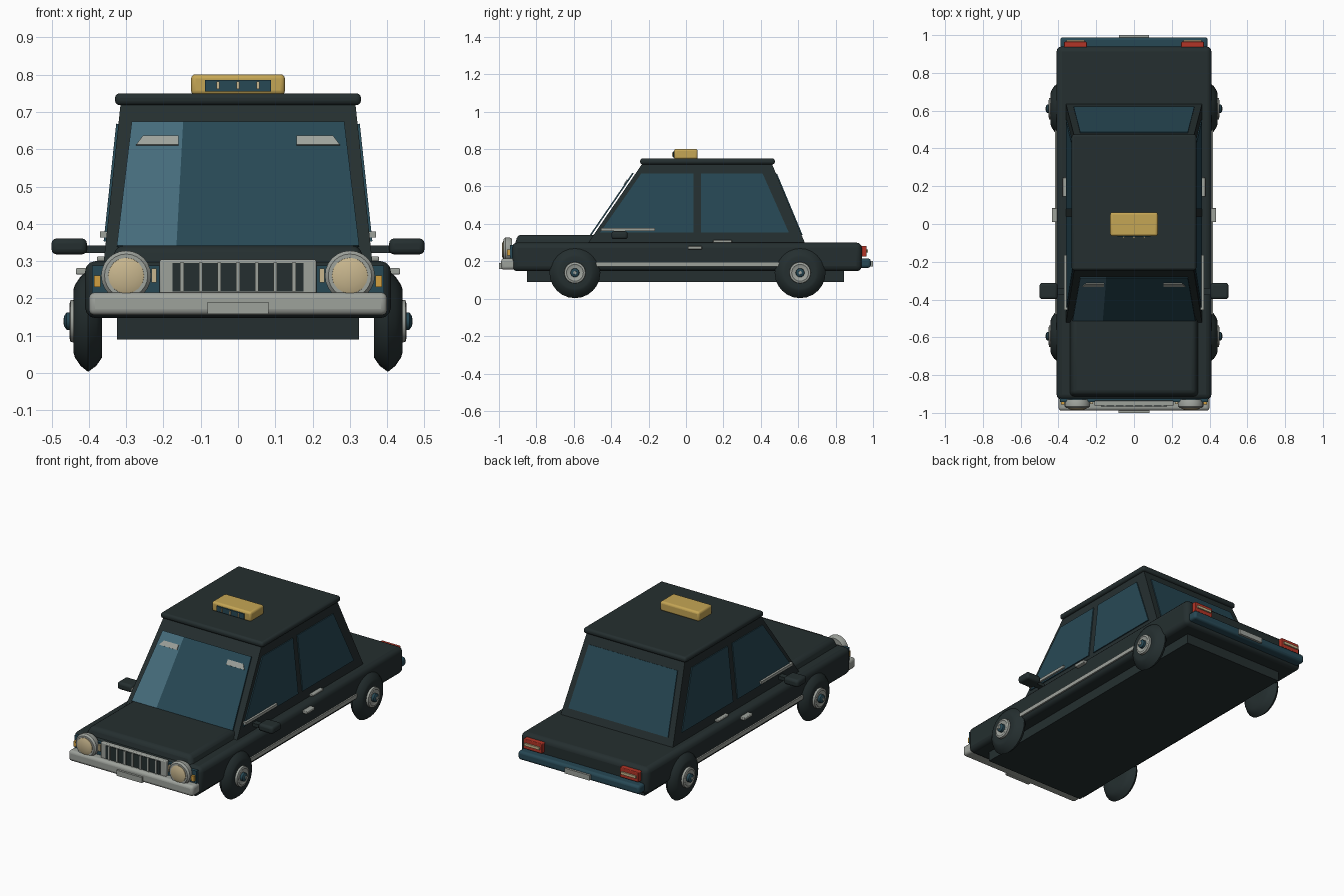
import bpy
import bmesh
import math
from mathutils import Vector

cube = bpy.data.objects.get("Cube")
if cube:
    bpy.data.objects.remove(cube, do_unlink=True)


def material(name, r, g, b):
    m = bpy.data.materials.new(name)
    m.use_nodes = True
    m.diffuse_color = (r, g, b, 1)
    m.node_tree.nodes["Principled BSDF"].inputs["Base Color"].default_value = (r, g, b, 1)
    return m


BLACK = material("black paint", 0.018, 0.028, 0.029)
GLASS = material("blue glass", 0.02, 0.065, 0.09)
LIGHT = material("light glass", 0.06, 0.15, 0.20)
CHROME = material("chrome grey", 0.34, 0.36, 0.33)
CREAM = material("lamp cream", 0.58, 0.47, 0.27)
YELLOW = material("sign yellow", 0.56, 0.38, 0.09)
RED = material("tail red", 0.45, 0.035, 0.02)
ORANGE = material("indicator orange", 0.65, 0.35, 0.05)


def finish(name, bm, mat, bevel=0.0, smooth=False):
    bmesh.ops.recalc_face_normals(bm, faces=bm.faces)
    me = bpy.data.meshes.new(name)
    bm.to_mesh(me)
    bm.free()
    me.materials.append(mat)
    ob = bpy.data.objects.new(name, me)
    bpy.context.collection.objects.link(ob)
    if bevel:
        mod = ob.modifiers.new("bevel", "BEVEL")
        mod.width = bevel
        mod.segments = 3
    if bevel or smooth:
        bpy.ops.object.select_all(action="DESELECT")
        ob.select_set(True)
        bpy.context.view_layer.objects.active = ob
        bpy.ops.object.shade_smooth_by_angle(angle=math.radians(35))
    return ob


def loft(name, low, high, mat, bevel=0.0):
    """Block between two rectangles given as (x0, x1, y0, y1, z)."""
    bm = bmesh.new()
    rings = []
    for x0, x1, y0, y1, z in (low, high):
        rings.append([bm.verts.new((x, y, z)) for x, y in ((x0, y0), (x1, y0), (x1, y1), (x0, y1))])
    bm.faces.new(rings[0])
    bm.faces.new(rings[1])
    for i in range(4):
        j = (i + 1) % 4
        bm.faces.new((rings[0][i], rings[0][j], rings[1][j], rings[1][i]))
    return finish(name, bm, mat, bevel)


def box(name, x, y, z, mat, bevel=0.0):
    return loft(name, (*x, *y, z[0]), (*x, *y, z[1]), mat, bevel)


def pair(name, x, y, z, mat, bevel=0.0):
    box("left_" + name, x, y, z, mat, bevel)
    box("right_" + name, (-x[1], -x[0]), y, z, mat, bevel)


def plate(name, points, mat, thick=0.008):
    """Thin panel centred on a planar outline."""
    bm = bmesh.new()
    pts = [Vector(p) for p in points]
    n = (pts[1] - pts[0]).cross(pts[2] - pts[0]).normalized() * thick / 2
    a = [bm.verts.new(p - n) for p in pts]
    b = [bm.verts.new(p + n) for p in pts]
    bm.faces.new(a)
    bm.faces.new(b)
    for i in range(len(pts)):
        j = (i + 1) % len(pts)
        bm.faces.new((a[i], a[j], b[j], b[i]))
    return finish(name, bm, mat)


def lathe(name, profile, axis, centre, mat, sides=24):
    """Closed turned solid; profile holds (distance along axis, radius)."""
    bm = bmesh.new()
    rings = []
    for d, r in profile:
        ring = []
        for i in range(sides):
            t = math.tau * i / sides
            u, v = r * math.cos(t), r * math.sin(t)
            offset = Vector((d, u, v) if axis == "x" else (u, d, v))
            ring.append(bm.verts.new(Vector(centre) + offset))
        rings.append(ring)
    for a, b in zip(rings, rings[1:]):
        for i in range(sides):
            j = (i + 1) % sides
            bm.faces.new((a[i], a[j], b[j], b[i]))
    bm.faces.new(rings[0])
    bm.faces.new(rings[-1])
    return finish(name, bm, mat, smooth=True)


# Body shell
box("chassis", (-0.325, 0.325), (-0.85, 0.845), (0.09, 0.2), BLACK)
box("main_body", (-0.41, 0.41), (-0.93, 0.94), (0.147, 0.30), BLACK, 0.028)
loft("bonnet", (-0.35, 0.35, -0.92, -0.42, 0.27), (-0.325, 0.325, -0.9, -0.42, 0.342), BLACK, 0.02)
loft("cabin", (-0.36, 0.36, -0.522, 0.635, 0.30), (-0.315, 0.315, -0.235, 0.46, 0.72), BLACK)
box("roof", (-0.33, 0.33), (-0.245, 0.475), (0.718, 0.75), BLACK, 0.013)


# Windows follow the sloping cabin walls
def side_x(z):
    return 0.362 - (z - 0.30) * 0.107


def front_y(z):
    return -0.51 + (z - 0.34) * 0.685


def rear_y(z):
    return 0.636 - (z - 0.30) * 0.417


LOW, TOP = 0.353, 0.668
for side, s in (("left", 1), ("right", -1)):
    for name, a, b, c, d in (("front", -0.46, 0.04, 0.04, -0.24), ("rear", 0.08, 0.55, 0.41, 0.08)):
        plate(f"{side}_{name}_window",
              [(s * side_x(z), y, z) for y, z in ((a, LOW), (b, LOW), (c, TOP), (d, TOP))], GLASS)


def windscreen(name, a, b, c, d, z0, z1, mat, lift=0.0):
    plate(name, [(x, front_y(z) - lift, z) for x, z in ((a, z0), (b, z0), (c, z1), (d, z1))], mat)


windscreen("windscreen", -0.165, 0.325, 0.285, -0.147, 0.34, 0.672, GLASS)
windscreen("windscreen_pale_pane", -0.325, -0.165, -0.147, -0.285, 0.34, 0.672, LIGHT)
windscreen("right_screen_bar", -0.273, -0.16, -0.16, -0.255, 0.61, 0.634, CHROME, 0.005)
windscreen("left_screen_bar", 0.157, 0.273, 0.255, 0.157, 0.61, 0.634, CHROME, 0.005)
plate("rear_window", [(x, rear_y(z), z) for x, z in
                      ((-0.32, 0.34), (0.32, 0.34), (0.285, TOP), (-0.285, TOP))], GLASS)

# Side trim, handles and mirrors
pair("side_strip", (0.4, 0.418), (-0.48, 0.5), (0.171, 0.194), CHROME)
pair("front_handle", (0.4, 0.435), (0.01, 0.085), (0.264, 0.281), CHROME, 0.004)
pair("rear_handle", (0.345, 0.378), (0.145, 0.245), (0.3, 0.313), CHROME, 0.004)
pair("window_trim", (0.345, 0.37), (-0.455, -0.165), (0.363, 0.379), CHROME)
pair("mirror", (0.405, 0.5), (-0.398, -0.312), (0.318, 0.361), BLACK, 0.014)
pair("mirror_arm", (0.34, 0.42), (-0.375, -0.34), (0.322, 0.342), BLACK)

# Wheels
tyre = ((0.365, 0.05), (0.365, 0.098), (0.38, 0.12), (0.402, 0.136),
        (0.422, 0.12), (0.437, 0.098), (0.441, 0.085), (0.435, 0.05))
hub = ((0.43, 0.058), (0.449, 0.056), (0.452, 0.045), (0.446, 0.03))
cap = ((0.44, 0.024), (0.46, 0.023), (0.466, 0.014))
for end, y in (("front", -0.594), ("rear", 0.61)):
    for side, s in (("left", 1), ("right", -1)):
        for part, profile, mat in (("tyre", tyre, BLACK), ("hub", hub, CHROME), ("hub_cap", cap, GLASS)):
            lathe(f"{end}_{side}_{part}", [(s * d, r) for d, r in profile], "x", (0, y, 0.139), mat)
        lathe(f"{end}_{side}_hub_pin", [(s * 0.46, 0.01), (s * 0.468, 0.009)], "x", (0, y, 0.139), CHROME, 12)

# Front end
box("front_fascia", (-0.392, 0.392), (-0.942, -0.92), (0.2, 0.288), GLASS)
box("grille_frame", (-0.21, 0.21), (-0.962, -0.935), (0.2, 0.304), CHROME, 0.005)
box("grille_panel", (-0.175, 0.175), (-0.965, -0.955), (0.218, 0.295), BLACK)
for i in range(7):
    x = -0.15 + i * 0.05
    box(f"grille_bar_{i + 1}", (x - 0.005, x + 0.005), (-0.97, -0.96), (0.218, 0.296), CHROME)
for side, s in (("left", 1), ("right", -1)):
    at = (s * 0.3, 0, 0.261)
    lathe(side + "_headlamp_rim", ((-0.93, 0.06), (-0.945, 0.067), (-0.965, 0.067), (-0.975, 0.058)),
          "y", at, CHROME)
    lathe(side + "_headlamp", ((-0.96, 0.049), (-0.978, 0.048), (-0.985, 0.03)), "y", at, CREAM, 16)
pair("indicator", (0.369, 0.386), (-0.956, -0.935), (0.23, 0.262), ORANGE)
pair("small_lamp", (0.218, 0.232), (-0.953, -0.935), (0.243, 0.28), CREAM)
box("front_bumper", (-0.4, 0.4), (-0.988, -0.91), (0.155, 0.216), CHROME, 0.016)
box("front_plate", (-0.082, 0.082), (-1.0, -0.98), (0.158, 0.19), CHROME)

# Rear end
box("rear_bumper", (-0.39, 0.39), (0.92, 0.988), (0.165, 0.215), GLASS, 0.014)
box("rear_plate", (-0.08, 0.08), (0.98, 1.0), (0.172, 0.202), CHROME)
pair("tail_lamp", (0.25, 0.37), (0.925, 0.965), (0.225, 0.283), RED, 0.004)
pair("reverse_lamp", (0.262, 0.358), (0.955, 0.973), (0.247, 0.262), CREAM)

# Roof sign
box("roof_sign", (-0.126, 0.126), (-0.064, 0.062), (0.745, 0.801), YELLOW, 0.012)
box("sign_panel", (-0.088, 0.088), (-0.07, -0.06), (0.755, 0.786), GLASS)
for i in (-1, 0, 1):
    x = i * 0.053
    box(f"sign_mark_{i + 2}", (x - 0.004, x + 0.004), (-0.076, -0.066), (0.761, 0.781), CREAM)
